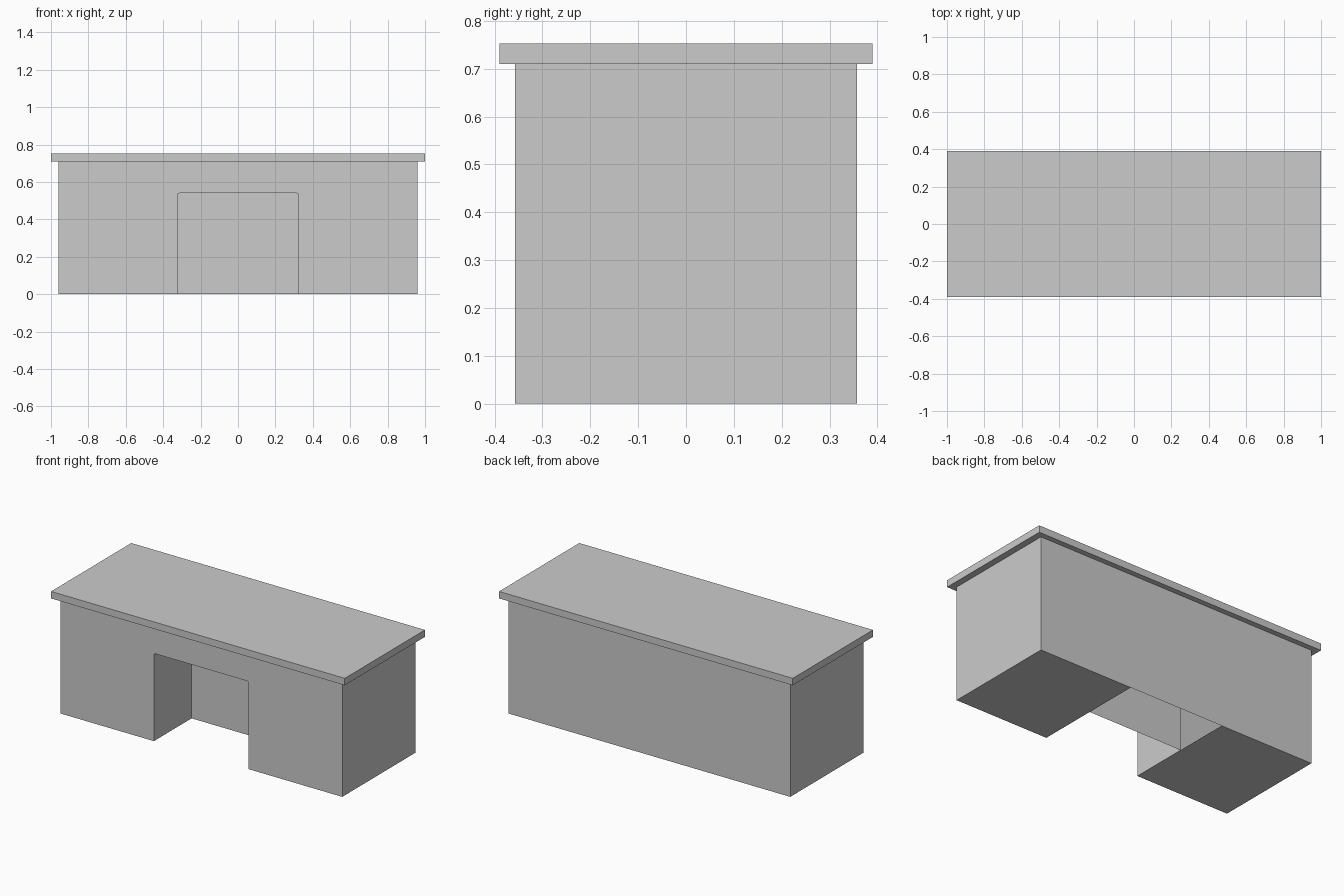
import bpy, bmesh, math
from mathutils import Vector

if "Cube" in bpy.data.objects:
    bpy.data.objects.remove(bpy.data.objects["Cube"])

W, D, H = 0.96, 0.357, 0.71       # body half width, half depth, height
KW, KH, KY = 0.323, 0.54, 0.01    # kneehole half width, height, back plane
R = 0.01                          # kneehole corner radius

grey = bpy.data.materials.new("plain grey")
grey.diffuse_color = (0.6, 0.6, 0.6, 1)
grey.use_nodes = True
grey.node_tree.nodes["Principled BSDF"].inputs["Base Color"].default_value = grey.diffuse_color


def finish(bm, name):
    mesh = bpy.data.meshes.new(name)
    bm.to_mesh(mesh)
    bm.free()
    mesh.materials.append(grey)
    obj = bpy.data.objects.new(name, mesh)
    bpy.context.collection.objects.link(obj)
    return obj


# Desktop slab
bm = bmesh.new()
bmesh.ops.create_cube(bm, size=1)
for v in bm.verts:
    v.co = (v.co.x * 2.0, v.co.y * 0.78, v.co.z * 0.043 + 0.7315)
finish(bm, "desktop")

# Body shell with a kneehole recess, open underneath behind the recess
bm = bmesh.new()


def face(points, facing):
    f = bm.faces.new([bm.verts.new(p) for p in points])
    f.normal_update()
    if f.normal.dot(Vector(facing)) < 0:
        f.normal_flip()


# Kneehole outline, left foot to right foot
left = [(-KW, 0)] + [(-KW + R - R * math.cos(a), KH - R + R * math.sin(a))
                     for a in (math.pi / 2 * i / 4 for i in range(5))]
arch = left + [(-x, z) for x, z in reversed(left)]

# Front, back and top
front = [(-W, 0)] + arch + [(W, 0), (W, H), (-W, H)]
face([(x, -D, z) for x, z in front], (0, -1, 0))
face([(-W, D, 0), (W, D, 0), (W, D, H), (-W, D, H)], (0, 1, 0))
face([(-W, -D, H), (W, -D, H), (W, D, H), (-W, D, H)], (0, 0, 1))

# Outer sides and pedestal undersides
for s in (-1, 1):
    face([(s * W, -D, 0), (s * W, D, 0), (s * W, D, H), (s * W, -D, H)], (s, 0, 0))
    face([(s * W, -D, 0), (s * W, D, 0), (s * KW, D, 0), (s * KW, -D, 0)], (0, 0, -1))

# Recess walls, ceiling and back panel
for (x0, z0), (x1, z1) in zip(arch, arch[1:]):
    face([(x0, -D, z0), (x1, -D, z1), (x1, KY, z1), (x0, KY, z0)],
         (z1 - z0, 0, -(x1 - x0)))
face([(x, KY, z) for x, z in arch], (0, -1, 0))

bmesh.ops.remove_doubles(bm, verts=bm.verts, dist=0.0001)
finish(bm, "desk_body")
